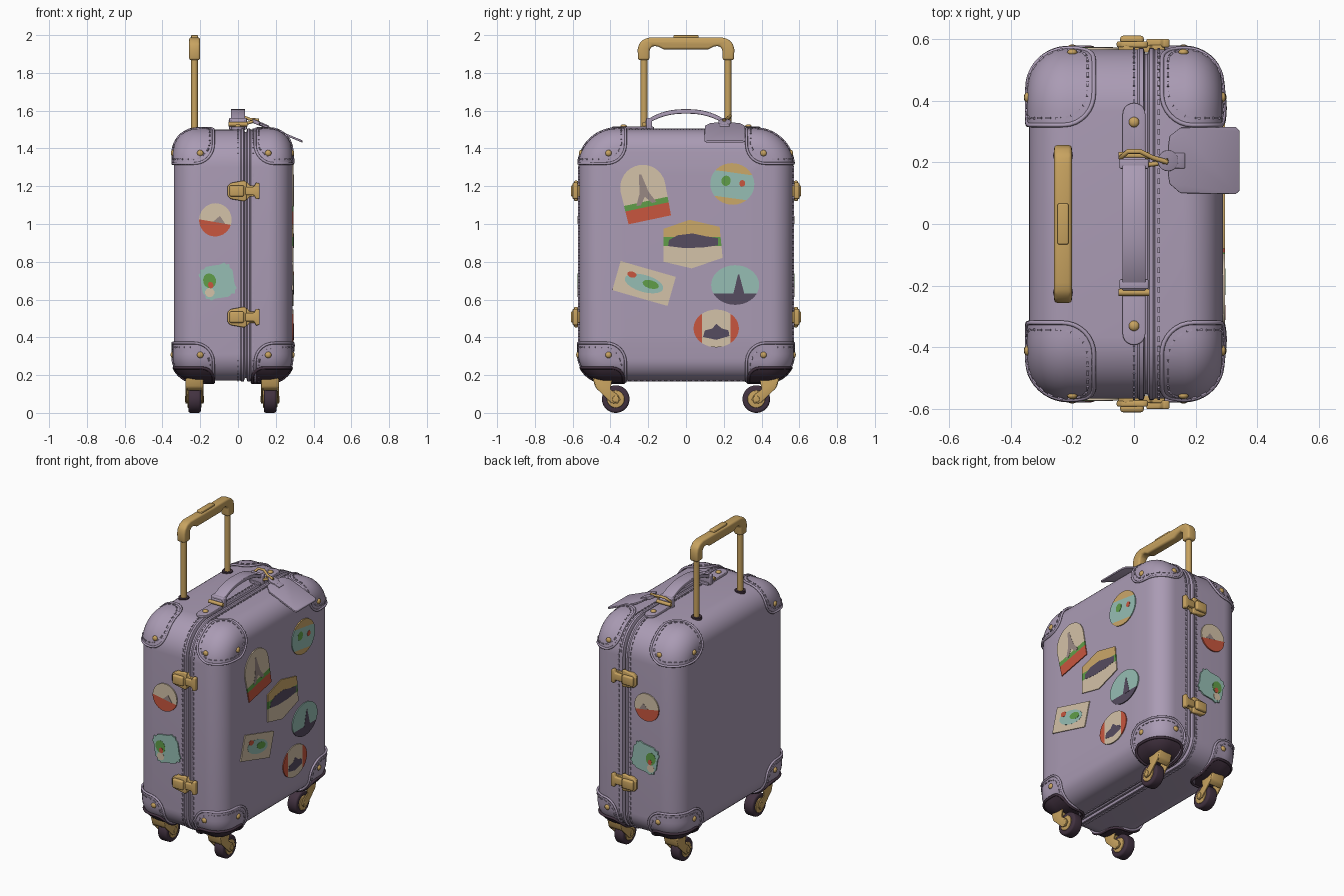
import bpy, bmesh, math
from mathutils import Vector, Matrix
from mathutils.bvhtree import BVHTree

if "Cube" in bpy.data.objects:
    bpy.data.objects.remove(bpy.data.objects["Cube"])

COL = dict(lavender=(170, 155, 180), gold=(200, 163, 96), dark=(66, 50, 64), cream=(212, 194, 168),
           red=(200, 86, 62), teal=(150, 190, 180), sand=(203, 168, 105), green=(96, 158, 72),
           taupe=(152, 136, 132), slate=(86, 76, 96))
M = {}
for k, c in COL.items():
    M[k] = bpy.data.materials.new(k)
    M[k].diffuse_color = tuple(((v / 255 + .055) / 1.055) ** 2.4 for v in c) + (1,)

def finish(name, bm, mats, angle=35, recalc=True):
    if recalc:
        bmesh.ops.recalc_face_normals(bm, faces=bm.faces)
    bm.normal_update()
    for f in bm.faces:
        f.smooth = True
    for e in bm.edges:
        if len(e.link_faces) == 2 and e.calc_face_angle(0) > math.radians(angle):
            e.smooth = False
    me = bpy.data.meshes.new(name)
    bm.to_mesh(me)
    bm.free()
    for m in mats:
        me.materials.append(M[m])
    ob = bpy.data.objects.new(name, me)
    bpy.context.collection.objects.link(ob)
    return ob

def prism_bm(pts, n0, n1, f, bev=0):
    bm = bmesh.new()
    a, b = [[bm.verts.new(f(u, v, n)) for u, v in pts] for n in (n0, n1)]
    bm.faces.new(a[::-1])
    bm.faces.new(b)
    for i in range(len(pts)):
        j = (i + 1) % len(pts)
        bm.faces.new((a[i], a[j], b[j], b[i]))
    bmesh.ops.recalc_face_normals(bm, faces=bm.faces)
    if bev:
        es = [e for e in bm.edges if e.calc_face_angle(0) > .5]
        bmesh.ops.bevel(bm, geom=es, offset=bev, segments=3, profile=.5, affect='EDGES', clamp_overlap=True)
    return bm

def prism(name, pts, n0, n1, f, mat, bev=0):
    return finish(name, prism_bm(pts, n0, n1, f, bev), [mat])

def tube(name, paths, r, mat, cyclic=False):
    cu = bpy.data.curves.new(name, 'CURVE')
    cu.dimensions, cu.bevel_depth, cu.bevel_resolution = '3D', r, 2
    cu.use_fill_caps = True
    for p in paths:
        s = cu.splines.new('POLY')
        s.points.add(len(p) - 1)
        for q, v in zip(s.points, p):
            q.co = (*v, 1)
        s.use_cyclic_u, s.use_smooth = cyclic, True
    cu.materials.append(M[mat])
    ob = bpy.data.objects.new(name, cu)
    bpy.context.collection.objects.link(ob)

def cyl(name, p0, p1, r, mat, seg=24):
    p0, p1 = Vector(p0), Vector(p1)
    mt = Matrix.Translation((p0 + p1) / 2) @ (p1 - p0).to_track_quat('Z', 'Y').to_matrix().to_4x4()
    bm = bmesh.new()
    bmesh.ops.create_cone(bm, cap_ends=True, segments=seg, radius1=r, radius2=r, depth=(p1 - p0).length, matrix=mt)
    return finish(name, bm, [mat])

def rect(u0, u1, v0, v1):
    return [(u0, v0), (u1, v0), (u1, v1), (u0, v1)]

def ell(rx, ry, cx=0, cy=0, n=36):
    return [(cx + rx * math.cos(t * 2 * math.pi / n), cy + ry * math.sin(t * 2 * math.pi / n)) for t in range(n)]

# Case shell: rounded y-z outline swept along x by an inset profile
def ring(d, n=10):
    hw, z0, z1, out = .565 - d, .172 + d, 1.5 - d, []
    rt, rb = max(.2 - d, .02), max(.14 - d, .02)
    for cy, cz, r, a0 in ((hw - rt, z1 - rt, rt, 0), (rt - hw, z1 - rt, rt, 90),
                          (rb - hw, z0 + rb, rb, 180), (hw - rb, z0 + rb, rb, 270)):
        for i in range(n + 1):
            a = math.radians(a0 + 90 * i / n)
            out.append((cy + r * math.cos(a), cz + r * math.sin(a)))
    return out

A = [math.radians(90 * i / 9) for i in range(10)]
PROF = [(-.34, .2)] + [(-.34 + .13 * (1 - math.cos(a)), .13 * (1 - math.sin(a))) for a in A]
SEAM = [(.012, 0), (.018, -.006), (.03, -.006), (.036, .012), (.044, .012), (.05, -.006), (.062, -.006), (.068, 0)]
END = [(.281 - .12 * (1 - math.cos(a)), .12 * (1 - math.sin(a))) for a in A[::-1]] + [(.288, .19), (.289, .24)]

def shell_bm(e, seam=True):
    bm = bmesh.new()
    rows = [[bm.verts.new((-.025 + (x + .025) * (1 + e / .315), y, z)) for y, z in ring(d - e)]
            for x, d in PROF + (SEAM if seam else []) + END]
    for a, b in zip(rows, rows[1:]):
        for i in range(len(a)):
            j = (i + 1) % len(a)
            bm.faces.new((a[i], a[j], b[j], b[i]))
    bm.faces.new(rows[0][::-1])
    bm.faces.new(rows[-1])
    return bm

finish('case_shell', shell_bm(0), ['lavender'], 40)

# Corner patches: offset shell trimmed by bevelled boxes at the corners
def patch_bm(e, xl, xr, y, ztop, zbot, bev):
    cut = bmesh.new()
    for sx, x in ((-1, xl), (1, xr)):
        for sy in (-1, 1):
            for sz, z in ((1, ztop), (-1, zbot)):
                if z is None:
                    continue
                mt = Matrix.Translation((x + sx * .225, sy * (y + .225), z + sz * .225)) @ Matrix.Scale(.45, 4)
                bmesh.ops.create_cube(cut, size=1, matrix=mt)
    bmesh.ops.bevel(cut, geom=cut.edges[:], offset=bev, segments=7, profile=.5, affect='EDGES')
    for f in cut.faces:
        f.material_index = 1
    base = finish('temp_base', shell_bm(e, False), ['lavender', 'dark'])
    cutter = finish('temp_cutter', cut, ['lavender', 'dark'])
    md = base.modifiers.new('trim', 'BOOLEAN')
    md.operation, md.solver, md.object = 'INTERSECT', 'EXACT', cutter
    dg = bpy.context.evaluated_depsgraph_get()
    bm = bmesh.new()
    bm.from_mesh(base.evaluated_get(dg).to_mesh())
    for o in (base, cutter):
        bpy.data.objects.remove(o)
    bmesh.ops.delete(bm, geom=[f for f in bm.faces if f.material_index == 1], context='FACES')
    bmesh.ops.remove_doubles(bm, verts=bm.verts, dist=1e-4)
    return bm

def resample(p, step):
    p = [Vector(v) for v in p]
    p.append(p[0])
    L = sum((b - a).length for a, b in zip(p, p[1:]))
    n = max(3, round(L / step))
    out, acc, k = [], 0, 0
    for a, b in zip(p, p[1:]):
        l = (b - a).length
        while k < n and k * L / n <= acc + l and l > 0:
            out.append(a.lerp(b, (k * L / n - acc) / l))
            k += 1
        acc += l
    return out

def borders(bm, step):
    left, out = {e for e in bm.edges if e.is_boundary}, []
    while left:
        e = left.pop()
        path, v = [e.verts[0]], e.verts[1]
        while e:
            path.append(v)
            e = next((x for x in v.link_edges if x in left), None)
            if e:
                left.discard(e)
                v = e.other_vert(v)
        out.append(resample([q.co.copy() for q in path[:-1]], step))
    return out

def stitches(name, paths):
    bm = bmesh.new()
    for p in paths:
        for i, c in enumerate(p):
            q = (p[(i + 1) % len(p)] - p[i - 1]).to_track_quat('X', 'Z').to_matrix().to_4x4()
            bmesh.ops.create_cube(bm, size=1, matrix=Matrix.Translation(c) @ q @ Matrix.Diagonal((.018, .007, .007, 1)))
    finish(name, bm, ['lavender'])

guards = patch_bm(.006, -.13, .09, .32, 1.32, .37, .1)
tree = BVHTree.FromBMesh(guards)
tube('corner_guard_piping', borders(guards, .02), .007, 'lavender', True)
finish('corner_guards', guards, ['lavender'], 40, False)
inner = patch_bm(.007, -.15, .11, .343, 1.343, .347, .09)
stitches('corner_guard_stitches', borders(inner, .034))
inner.free()
stitches('seam_stitches', [resample([(x, y, z) for y, z in ring(-.002)], .032) for x in (0, .08)])
cups = patch_bm(.011, -.13, .075, .33, None, .238, .06)
tube('wheel_cup_rims', borders(cups, .02), .008, 'dark', True)
finish('wheel_cups', cups, ['dark'], 40, False)

# Rivets on the corner guards and handle tabs
bm = bmesh.new()
spots = [((0, s * .33, 1.517), (0, 0, 1)) for s in (-1, 1)]
for z in (1.375, .307):
    for s in (-1, 1):
        rays = [((x, s, z), (0, -s, 0)) for x in (-.2, .16)] + [((t, s * .41, z), (-t, 0, 0)) for t in (-1, 1)]
        for o, d in rays:
            hit = tree.ray_cast(Vector(o), Vector(d))
            if hit[0]:
                spots.append((hit[0], -Vector(d)))
for c, n in spots:
    q = Vector(n).to_track_quat('Z', 'Y').to_matrix().to_4x4()
    bmesh.ops.create_uvsphere(bm, u_segments=14, v_segments=8, radius=1,
                              matrix=Matrix.Translation(c) @ q @ Matrix.Diagonal((.017, .017, .011, 1)))
finish('rivets', bm, ['gold'], 60)

# Caster wheels
for sx, wx in (('left', -.23), ('right', .17)):
    for sy, s in (('front', -1), ('back', 1)):
        n = f'{sy}_{sx}_wheel'
        f = lambda u, v, w: Vector((wx + w, s * u, v))
        prism(n + '_tyre', ell(.073, .073, .372, .073), -.033, .033, f, 'dark', .012)
        prism(n + '_hub', ell(.046, .046, .372, .073), -.038, .038, f, 'gold', .004)
        prism(n + '_axle', ell(.018, .018, .372, .073, 16), -.05, .05, f, 'gold', .004)
        arm = [(.39, .18), (.49, .18), (.475, .13), (.395, .052), (.365, .048), (.347, .07), (.36, .095), (.4, .125)]
        for k in (-1, 1):
            prism(n + '_fork_arm', arm, k * .038, k * .047, f, 'gold', .003)
        prism(n + '_fork_head', [(.385, .185), (.495, .185), (.48, .135), (.455, .115), (.43, .14)], -.046, .046, f, 'gold', .008)

# Pull handle
fx = lambda u, v, w: Vector((-.23 + w, u, v))
for s in (-1, 1):
    cyl('pull_handle_rod', (-.23, s * .222, 1.48), (-.23, s * .222, 1.9), .018, 'gold')
    cyl('pull_handle_socket', (-.23, s * .222, 1.48), (-.23, s * .222, 1.506), .032, 'dark')
half = [(.194, 1.867), (.193, 1.925), (.175, 1.943), (.15, 1.94), (.12, 1.925)]
half = [(.07, 1.987), (.19, 1.988), (.225, 1.978), (.248, 1.955), (.256, 1.925), (.254, 1.867)] + half
prism('pull_handle_grip', half + [(-y, z) for y, z in half[::-1]], -.029, .029, fx, 'gold', .012)
prism('pull_handle_button', rect(-.066, .066, 1.97, 2), -.018, .018, fx, 'gold', .005)

# Carry handle
f0 = lambda u, v, w: Vector((w, u, v))
ys = [-.215 + .43 * i / 20 for i in range(21)]
arc = lambda y: 1.592 - .062 * abs(y / .215) ** 2.4
prism('carry_strap', [(y, arc(y) + .016) for y in ys] + [(y, arc(y) - .008) for y in ys[::-1]], -.038, .038, f0, 'lavender', .004)
flat = lambda u, v, w: Vector((u, v, 1.497 + w))
for s in (-1, 1):
    tab = [(-.037, s * .17), (.037, s * .17)] + [(.037 * math.cos(a), s * (.355 + .037 * math.sin(a)))
                                                 for a in [math.pi * i / 10 for i in range(11)]]
    prism('carry_handle_tab', tab, 0, .018, flat, 'lavender', .004)
    prism('carry_handle_loop', rect(s * .195 - .016, s * .195 + .016, 1.5, 1.562), -.047, .047, f0, 'lavender', .005)
    cyl('carry_handle_pin', (-.05, s * .222, 1.528), (.05, s * .222, 1.528), .011, 'gold', 14)

# Luggage tag
ft = lambda u, v, w: Vector((u, v, 1.54 - .41 * (u - .09) + w))
prism('luggage_tag', [(.11, .16), (.115, .13), (.15, .1), (.33, .097), (.342, .108), (.342, .302), (.33, .315),
                      (.15, .312), (.115, .285), (.11, .25)], -.006, .006, ft, 'lavender', .003)
prism('tag_tongue', ell(.034, .034, .11, .205, 20), -.01, .012, ft, 'lavender', .003)
prism('tag_tongue_tab', rect(.13, .165, .18, .23), 0, .011, ft, 'lavender', .003)
tube('tag_cord', [[(.11, .2, 1.55), (.06, .215, 1.555), (.02, .235, 1.572), (-.02, .235, 1.57), (-.043, .215, 1.545),
                   (-.03, .2, 1.52), (.02, .19, 1.525), (.07, .195, 1.54), (.11, .205, 1.55)]], .008, 'gold')

# Latches on front and back
for side, s in (('front', -1), ('back', 1)):
    for z in (1.175, .507):
        f = lambda u, v, w: Vector((u, s * w, z + v))
        n = side + '_latch'
        prism(n + '_plate', [(-.05, -.03), (-.03, -.045), (.05, -.045), (.06, -.03), (.1, -.03), (.1, .03),
                             (.06, .03), (.05, .045), (-.03, .045), (-.05, .03)], .555, .58, f, 'gold', .004)
        prism(n + '_lever', [(-.056, -.025), (-.04, -.042), (.03, -.055), (.045, -.05), (.045, .05), (.03, .055),
                             (-.04, .042), (-.056, .025)], .572, .592, f, 'gold', .006)
        prism(n + '_lever_top', rect(-.045, .032, -.03, .03), .585, .61, f, 'gold', .01)
        prism(n + '_hook', [(.04, -.022), (.085, -.022), (.095, -.045), (.115, -.04), (.115, .04), (.095, .045),
                            (.085, .022), (.04, .022)], .572, .6, f, 'gold', .006)

# Travel stickers: plate cut into bands, with thin picture plates on top
def sticker(name, pts, place, at, rot, base, bands=(), pics=()):
    c, s = math.cos(math.radians(rot)), math.sin(math.radians(rot))
    f = lambda u, v, w: Vector(place(at[0] + u * c - v * s, at[1] + u * s + v * c, w))
    bm, mats = prism_bm(pts, -.003, .0065, f), [base]
    for axis, val, sign, mat in bands:
        co = f(val, 0, 0) if axis == 'u' else f(0, val, 0)
        no = ((f(1, 0, 0) if axis == 'u' else f(0, 1, 0)) - f(0, 0, 0)) * sign
        bmesh.ops.bisect_plane(bm, geom=bm.verts[:] + bm.edges[:] + bm.faces[:], plane_co=co, plane_no=no)
        mats.append(mat)
        for face in bm.faces:
            if (face.calc_center_median() - co).dot(no) > 0:
                face.material_index = len(mats) - 1
    finish('sticker_' + name, bm, mats)
    for i, (p, mat) in enumerate(pics):
        prism(f'sticker_{name}_picture', p, .003, .0075 + .0007 * i, f, mat)

R = lambda u, v, w: (.288 + w, u, v)
arch = [(-.115, -.145), (.115, -.145)] + [(.12 * math.cos(a), .03 + .12 * math.sin(a)) for a in
                                          [math.pi * i / 16 for i in range(17)]]
tower = [(-.055, -.06), (-.025, 0), (-.006, .1), (.006, .1), (.025, 0), (.055, -.06), (.03, -.06), (0, -.02), (-.03, -.06)]
hill = [(-.13, -.012), (-.125, .02), (-.08, .045), (0, .055), (.07, .04), (.135, .03), (.135, -.008), (.05, -.02), (-.05, -.022)]
sticker('tower', arch, R, (-.222, 1.164), 12, 'cream', [('v', -.045, -1, 'green'), ('v', -.075, -1, 'red')], [(tower, 'taupe')])
sticker('globe', ell(.117, .11), R, (.245, 1.212), -8, 'teal', [('v', .06, 1, 'sand'), ('v', -.075, -1, 'sand')],
        [(ell(.025, .028, -.035, .012, 12), 'green'), (ell(.016, .018, .052, .01, 12), 'red')])
sticker('mountain', [(-.153, .08), (-.016, .127), (.143, .09), (.159, -.074), (-.005, -.13), (-.153, -.095)], R, (.035, .895), 0,
        'cream', [('v', -.012, 1, 'green'), ('v', .035, 1, 'sand')], [(hill, 'slate')])
sticker('island', rect(-.152, .152, -.08, .08), R, (-.222, .685), -16, 'cream', (),
        [(ell(.105, .045), 'teal'), (ell(.025, .016, -.075, .028, 12), 'red'), (ell(.045, .022, .035, .005, 12), 'green')])
sticker('harbour', ell(.127, .105), R, (.26, .677), 0, 'teal', [('v', -.045, -1, 'slate')],
        [([(-.01, -.05), (.015, .055), (.022, .055), (.05, -.05)], 'slate')])
sticker('badge', ell(.12, .1), R, (.16, .447), 0, 'cream', [('u', -.075, -1, 'red'), ('u', .075, 1, 'red')],
        [([(-.07, -.045), (-.06, -.01), (-.02, .0), (0, .025), (.03, 0), (.065, -.01), (.07, -.04), (0, -.06)], 'slate')])
wavy = [(math.copysign(abs(math.cos(t)) ** .45, math.cos(t)) * (.088 + .004 * math.sin(12 * t)),
         math.copysign(abs(math.sin(t)) ** .45, math.sin(t)) * (.088 + .004 * math.sin(12 * t)))
        for t in [2 * math.pi * i / 60 for i in range(60)]]
for side, s in (('front', -1), ('back', 1)):
    P = lambda u, v, w: (u, s * (.566 + w), v)
    sticker(side + '_sunset', ell(.086, .088), P, (-.12, 1.022), -10, 'cream', [('v', -.012, -1, 'red')],
            [([(-.01, -.012), (.02, .025), (.055, -.012)], 'taupe')])
    sticker(side + '_garden', wavy, P, (-.108, .695), 15, 'teal', (),
            [(ell(.025, .025, -.055, -.045, 12), 'cream'), (ell(.034, .04, -.04, .015, 14), 'green'),
             (ell(.014, .018, -.04, -.008, 12), 'red')])

for m in bpy.data.materials:
    if m.users and not m.is_grease_pencil:
        m.use_nodes = True
        m.node_tree.nodes["Principled BSDF"].inputs["Base Color"].default_value = m.diffuse_color
